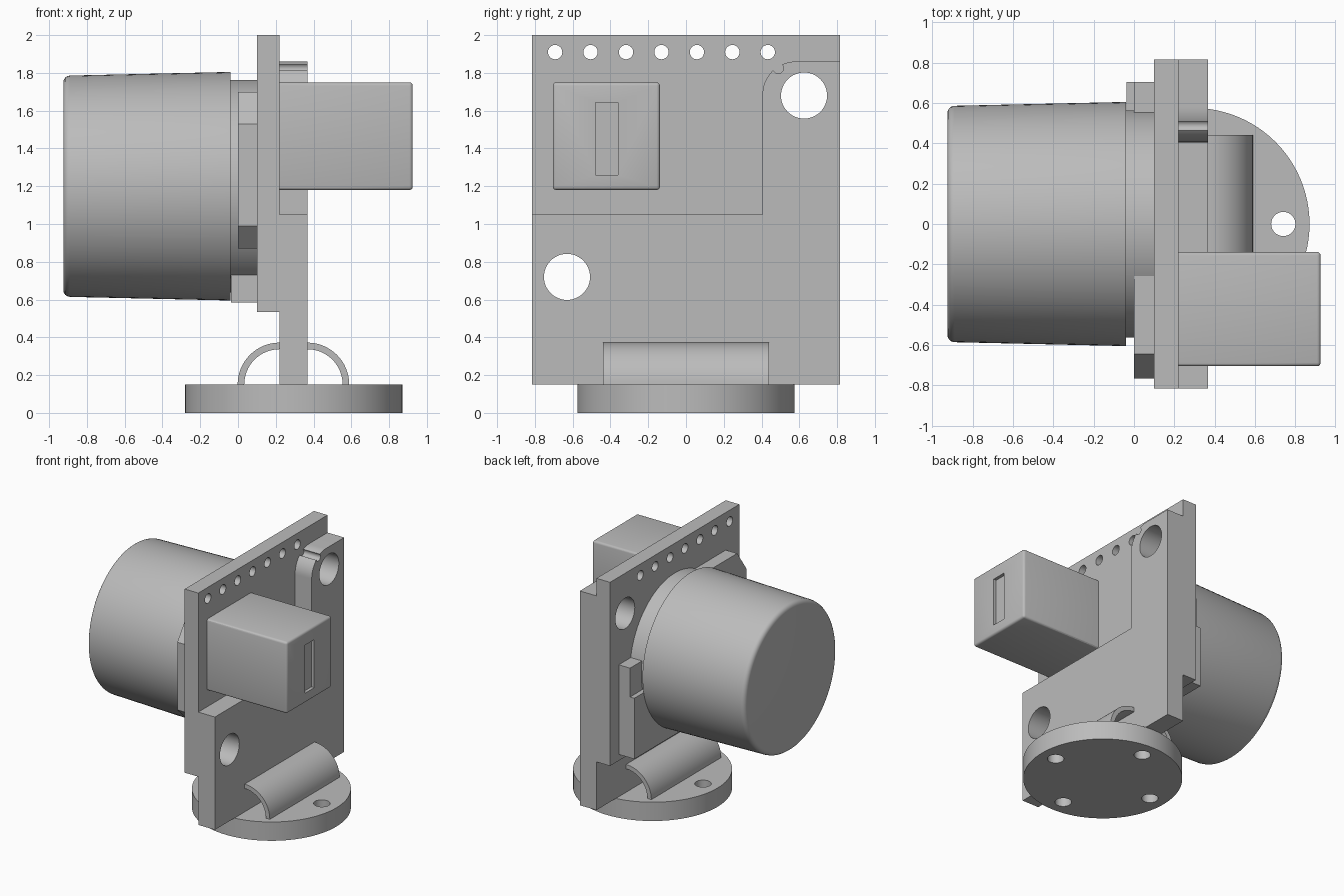
import bpy, bmesh
from math import pi, sin, cos, radians
from mathutils import Matrix, Vector

cube = bpy.data.objects.get("Cube")
if cube:
    bpy.data.objects.remove(cube, do_unlink=True)

grey = bpy.data.materials.new("plain grey")
grey.use_nodes = True
COLOUR = (0.5, 0.5, 0.5, 1)
grey.diffuse_color = COLOUR
grey.node_tree.nodes["Principled BSDF"].inputs["Base Color"].default_value = COLOUR


def finish(name, bm):
    bmesh.ops.recalc_face_normals(bm, faces=bm.faces)
    mesh = bpy.data.meshes.new(name)
    bm.to_mesh(mesh)
    bm.free()
    mesh.materials.append(grey)
    ob = bpy.data.objects.new(name, mesh)
    bpy.context.collection.objects.link(ob)
    return ob


def prism(name, axis, profile, a, b):
    """Extrude a 2D outline along an axis from a to b."""
    place = {"x": lambda u, v: (a, u, v), "y": lambda u, v: (u, a, v)}[axis]
    direction = Vector((b - a, 0, 0) if axis == "x" else (0, b - a, 0))
    bm = bmesh.new()
    face = bm.faces.new([bm.verts.new(place(u, v)) for u, v in profile])
    new = bmesh.ops.extrude_face_region(bm, geom=[face])["geom"]
    bmesh.ops.translate(bm, vec=direction, verts=[g for g in new if isinstance(g, bmesh.types.BMVert)])
    return finish(name, bm)


def box(name, x, y, z, bevel=0):
    bm = bmesh.new()
    size = Matrix.Diagonal((x[1] - x[0], y[1] - y[0], z[1] - z[0], 1))
    mid = Matrix.Translation((sum(x) / 2, sum(y) / 2, sum(z) / 2))
    bmesh.ops.create_cube(bm, size=1, matrix=mid @ size)
    if bevel:
        edges = [e for e in bm.edges if max(v.co.x for v in e.verts) > x[1] - 0.01]
        bmesh.ops.bevel(bm, geom=edges, offset=bevel, segments=3, profile=0.5, affect="EDGES")
    return finish(name, bm)


def disc(name, axis, centre, a, b, r1, r2=None, segments=96, bevel=0):
    """Cylinder or cone along x or z; bevel rounds the end at a."""
    bm = bmesh.new()
    turn = Matrix.Rotation(pi / 2, 4, "Y") if axis == "x" else Matrix()
    pos = ((a + b) / 2, *centre) if axis == "x" else (*centre, (a + b) / 2)
    bmesh.ops.create_cone(bm, cap_ends=True, segments=segments, radius1=r1, radius2=r2 or r1,
                          depth=b - a, matrix=Matrix.Translation(pos) @ turn)
    if bevel:
        edges = [e for e in bm.edges if all(abs(v.co.x - a) < 1e-4 for v in e.verts)]
        bmesh.ops.bevel(bm, geom=edges, offset=bevel, segments=4, profile=0.5, affect="EDGES")
    return finish(name, bm)


def cut(ob, cutters):
    bpy.context.view_layer.objects.active = ob
    for c in cutters:
        mod = ob.modifiers.new("cut", "BOOLEAN")
        mod.operation, mod.solver, mod.object = "DIFFERENCE", "EXACT", c
        bpy.ops.object.modifier_apply(modifier=mod.name)
        bpy.data.objects.remove(c, do_unlink=True)


def arc(cx, cz, r, start, end, n=16):
    steps = [radians(start + (end - start) * i / n) for i in range(n + 1)]
    return [(cx + r * cos(t), cz + r * sin(t)) for t in steps]


def screw_holes():
    return [disc("cutter", "x", c, 0, 0.5, 0.122, segments=48) for c in ((0.625, 1.68), (-0.63, 0.72))]


W = 0.815

# Circuit board with a row of pin holes
board = box("circuit_board", (0.1, 0.22), (-W, W), (0.535, 2))
pins = [disc("cutter", "x", (-0.693 + 0.1877 * i, 1.91), 0, 0.5, 0.038, segments=32) for i in range(7)]
cut(board, screw_holes() + pins)

# Upright bracket with an arm beside the open corner
outline = [(-W, 0.15), (W, 0.15), (W, 1.86)] + arc(0.58, 1.685, 0.175, 90, 180) + [(0.405, 1.05), (-W, 1.05)]
bracket = prism("upright_bracket", "x", outline, 0.22, 0.367)
cut(bracket, screw_holes() + [disc("cutter", "x", (0.488, 1.825), 0, 0.5, 0.028, segments=24)])

# Round base with four screw holes
base = disc("round_base", "z", (0.295, 0), 0, 0.15, 0.575)
cut(base, [disc("cutter", "z", (0.295 + dx * 0.445, dy * 0.445), -0.1, 0.3, 0.06, segments=32)
           for dx, dy in ((1, 0), (-1, 0), (0, 1), (0, -1))])

# Curved braces on both sides of the bracket
for name, x, side in (("left_brace", 0.367, 0), ("right_brace", 0.22, 180)):
    ring = arc(x, 0.15, 0.222, side, 90) + arc(x, 0.15, 0.187, 90, side)
    prism(name, "y", ring, -0.44, 0.44)

# Large round housing and its collar
disc("housing", "x", (0, 1.2), -0.925, -0.04, 0.585, 0.605, bevel=0.035)
disc("housing_collar", "x", (0, 1.2), -0.05, 0.1, 0.563)

# Mounting pieces between housing and board
flange = [(0, 0.87), (-0.645, 0.87), (-0.765, 0.99), (-0.765, 1.53), (-0.645, 1.7), (0, 1.7)]
prism("chamfered_flange", "x", flange, 0, 0.1)
box("lower_block", (-0.038, 0.1), (-0.31, 0.705), (0.585, 1.07))
box("side_tab", (0, 0.1), (0.5, 0.705), (1.07, 1.3))

# Square adjuster with a slot
adjuster = box("square_adjuster", (0.22, 0.925), (-0.705, -0.138), (1.18, 1.75), 0.018)
cut(adjuster, [box("cutter", (0.9, 1), (-0.478, -0.36), (1.26, 1.643))])

# Smooth the round faces, keep edges sharp
bpy.ops.object.select_all(action="DESELECT")
for ob in bpy.context.collection.objects:
    if ob.type == "MESH" and grey.name in ob.data.materials:
        ob.select_set(True)
        bpy.context.view_layer.objects.active = ob
bpy.ops.object.shade_smooth_by_angle(angle=radians(30))
